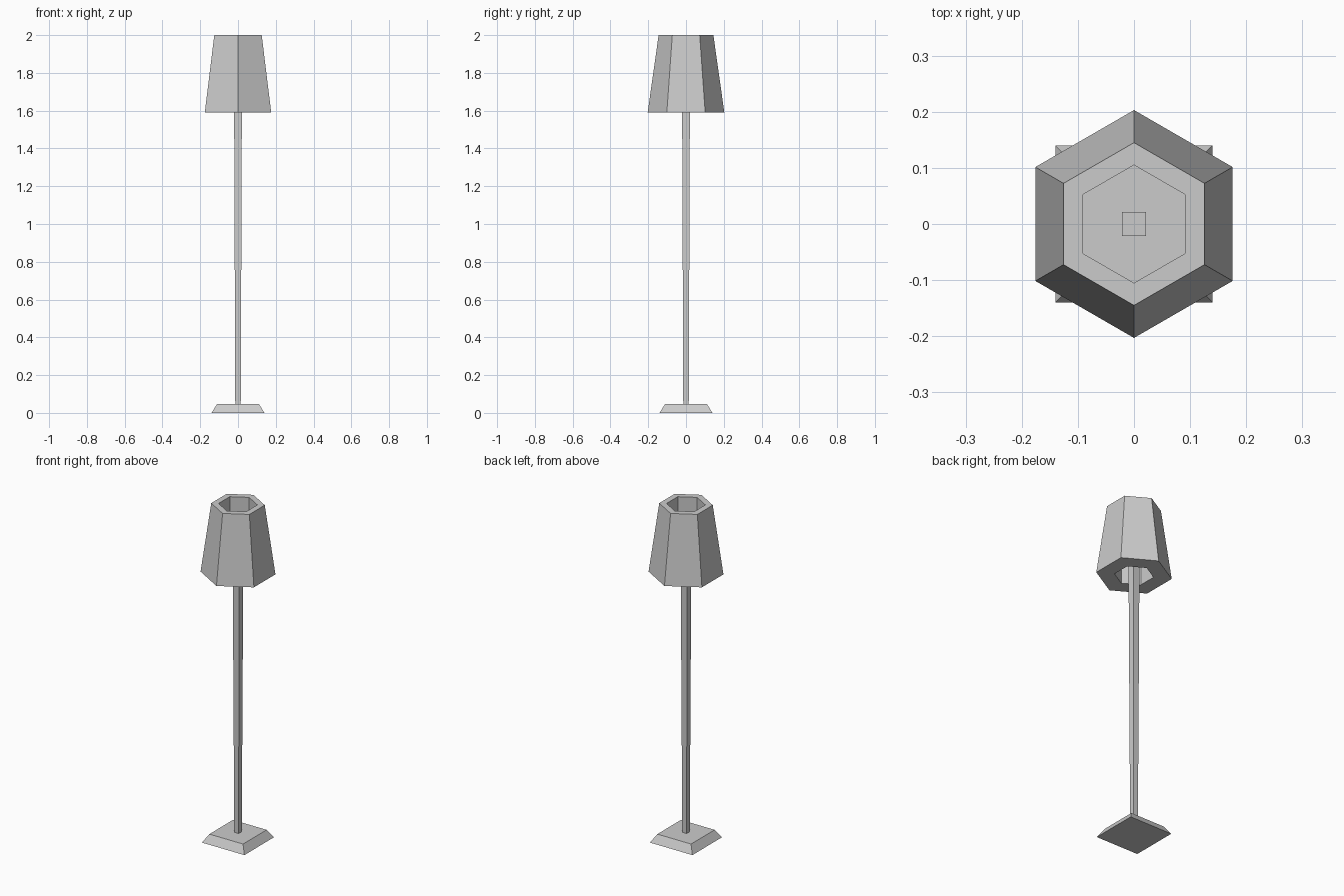
import bpy
import math

if "Cube" in bpy.data.objects:
    bpy.data.objects.remove(bpy.data.objects["Cube"])


def turned(name, sides, start, profile, hollow=False):
    """Sweep a (radius, z) profile around z as a low-poly prism; hollow closes the loop."""
    n, rows = sides, len(profile)
    verts = [(r * math.cos(start + math.tau * i / n), r * math.sin(start + math.tau * i / n), z)
             for r, z in profile for i in range(n)]
    faces = []
    for k in range(rows if hollow else rows - 1):
        a, b = k * n, (k + 1) % rows * n
        faces += [(a + i, a + (i + 1) % n, b + (i + 1) % n, b + i) for i in range(n)]
    if not hollow:
        faces += [tuple(reversed(range(n))), tuple(range((rows - 1) * n, rows * n))]
    mesh = bpy.data.meshes.new(name)
    mesh.from_pydata(verts, [], faces)
    obj = bpy.data.objects.new(name, mesh)
    bpy.context.collection.objects.link(obj)
    return obj


DIAG = math.sqrt(2)  # half width of a square -> corner radius

# Bevelled square foot
turned("base", 4, math.pi / 4, [(0.14 * DIAG, 0), (0.111 * DIAG, 0.047)])

# Slim square pole, slightly wider towards the top, ending inside the shade
turned("pole", 4, math.pi / 4, [(0.0145 * DIAG, 0.047), (0.021 * DIAG, 1.75)])

# Thick hexagonal shade with a straight hole through it
turned("shade", 6, math.pi / 2,
       [(0.203, 1.59), (0.145, 2.0), (0.105, 2.0), (0.105, 1.59)], hollow=True)
